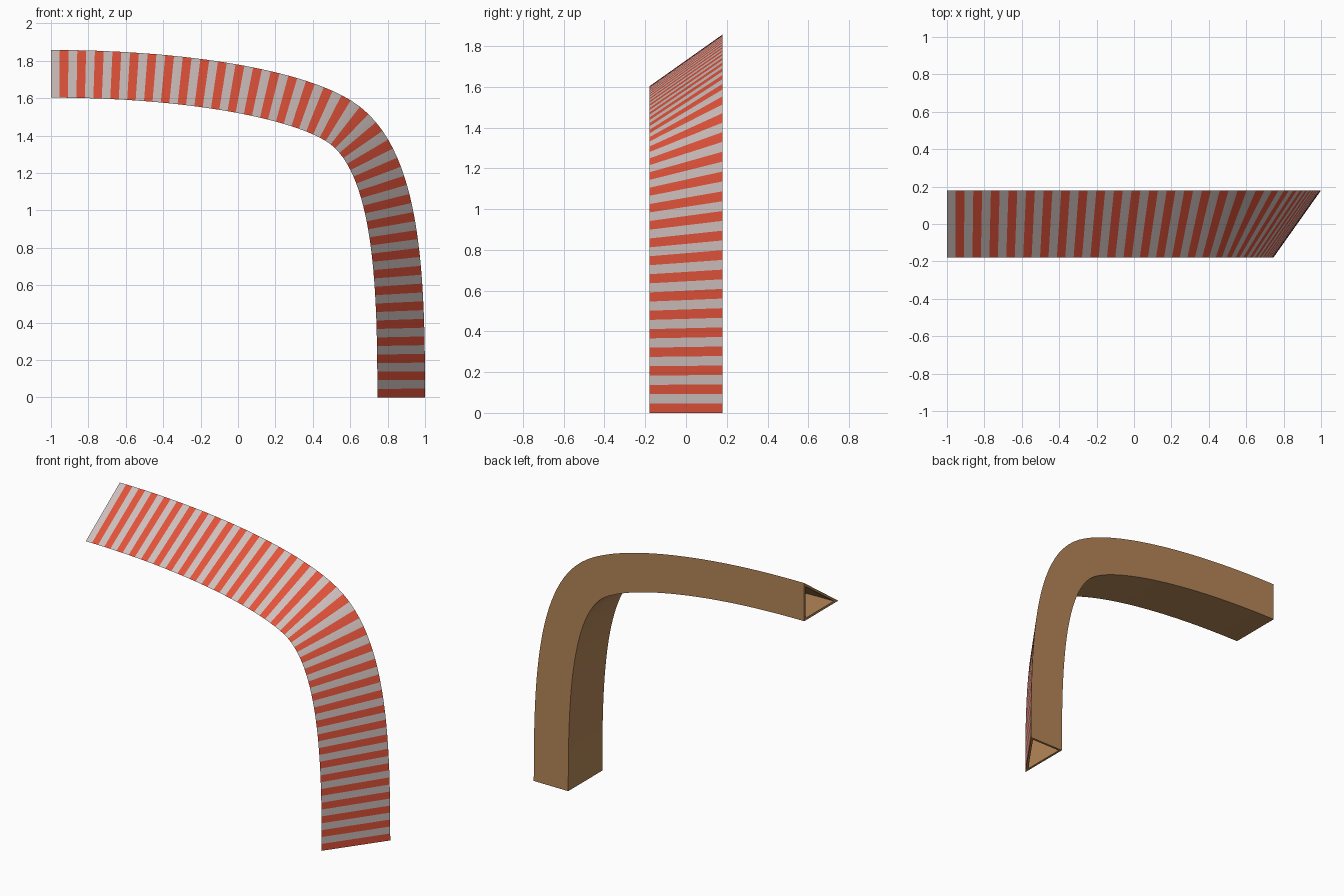
import bpy, bmesh, math
from mathutils import Vector
from mathutils.geometry import interpolate_bezier

if "Cube" in bpy.data.objects:
    bpy.data.objects.remove(bpy.data.objects["Cube"])


def material(name, rgb):
    m = bpy.data.materials.new(name)
    m.diffuse_color = (*rgb, 1)
    m.use_nodes = True
    m.node_tree.nodes["Principled BSDF"].inputs["Base Color"].default_value = m.diffuse_color
    return m


# Centre path in x/z: two bezier halves meeting at the bend
def v(x, z):
    return Vector((x, 0, z))


end_top, end_foot = v(-1, 1.73), v(0.8725, 0)
bend, tangent = v(0.573, 1.454), v(0.79, -0.61)
path = interpolate_bezier(end_top, v(-0.25, 1.73), bend - tangent * 0.26, bend, 400)
path += interpolate_bezier(bend, bend + tangent * 0.36, v(0.8725, 0.6), end_foot, 400)[1:]

# Resample evenly: one ring per stripe boundary
BANDS = 68
lengths = [0.0]
for a, b in zip(path, path[1:]):
    lengths.append(lengths[-1] + (b - a).length)


def at(s):
    i = 0
    while i < len(path) - 2 and lengths[i + 1] < s:
        i += 1
    t = (s - lengths[i]) / (lengths[i + 1] - lengths[i])
    d = (path[i + 1] - path[i]).normalized()
    return path[i].lerp(path[i + 1], t), d


# Cross-section: right triangle (outward offset, y) with a thin wall
outer = [(-0.1275, -0.18), (0.1275, 0.18), (-0.1275, 0.18)]
cu, cy, k = -0.0405, 0.093, 0.83
inner = [(cu + (u - cu) * k, cy + (y - cy) * k) for u, y in outer]

bm = bmesh.new()
rings = []
for i in range(BANDS + 1):
    p, d = at(lengths[-1] * i / BANDS)
    if i == 0:
        d = v(1, 0)
    if i == BANDS:
        d = v(0, -1)
    out = v(-d.z, d.x)
    rings.append([bm.verts.new(p + out * u + Vector((0, y, 0))) for u, y in outer + inner])

for i, (r, s) in enumerate(zip(rings, rings[1:])):
    for base in (0, 3):
        for j in range(3):
            a, b = base + j, base + (j + 1) % 3
            f = bm.faces.new((r[a], r[b], s[b], s[a]))
            # Slanted outside face carries alternating stripes
            if base == 0 and j == 0:
                f.material_index = 1 + i % 2

# End rims joining outer and inner walls
for r in (rings[0], rings[-1]):
    for j in range(3):
        n = (j + 1) % 3
        bm.faces.new((r[j], r[n], r[3 + n], r[3 + j]))

bmesh.ops.recalc_face_normals(bm, faces=bm.faces)
mesh = bpy.data.meshes.new("bent_tube")
bm.to_mesh(mesh)
bm.free()
for m in (material("brown", (0.46, 0.24, 0.098)),
          material("pale_grey", (0.61, 0.52, 0.505)),
          material("red", (0.75, 0.085, 0.042))):
    mesh.materials.append(m)
tube = bpy.data.objects.new("bent_tube", mesh)
bpy.context.collection.objects.link(tube)
bpy.context.view_layer.objects.active = tube
tube.select_set(True)
bpy.ops.object.shade_smooth_by_angle(angle=math.radians(30))
